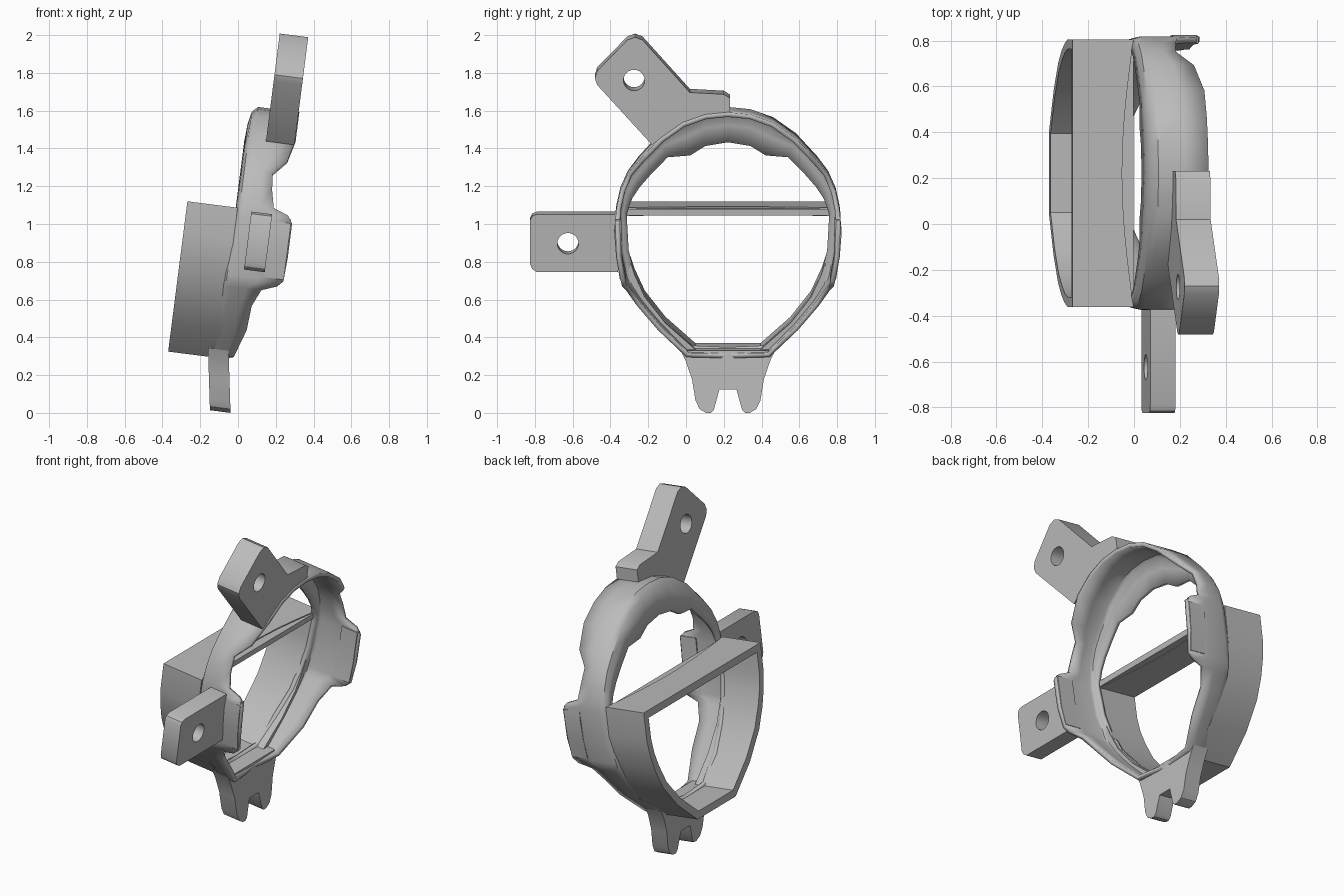
import bpy, bmesh, math
from mathutils import Matrix

cube = bpy.data.objects.get("Cube")
if cube:
    bpy.data.objects.remove(cube, do_unlink=True)

MID = 0.222                                          # symmetry plane of the ring
TILT = Matrix.Rotation(math.radians(7.3), 4, 'Y')    # whole part leans toward +x
SIDE = Matrix(((0, 0, 1, 0), (1, 0, 0, 0), (0, 1, 0, 0), (0, 0, 0, 1)))  # outline in y/z
FLAT = Matrix.Identity(4)                            # outline in x/y

grey = bpy.data.materials.new("plain grey")
grey.use_nodes = True
grey.diffuse_color = (0.5, 0.5, 0.5, 1)
grey.node_tree.nodes["Principled BSDF"].inputs["Base Color"].default_value = (0.5, 0.5, 0.5, 1)


def add_object(name, mesh, angle=30):
    mesh.transform(TILT)
    mesh.materials.clear()
    mesh.materials.append(grey)
    obj = bpy.data.objects.new(name, mesh)
    bpy.context.collection.objects.link(obj)
    bpy.ops.object.select_all(action='DESELECT')
    obj.select_set(True)
    bpy.context.view_layer.objects.active = obj
    bpy.ops.object.shade_smooth_by_angle(angle=math.radians(angle))
    return obj


def circle(cx, cy, r, n=24):
    return [(cx + r * math.cos(2 * math.pi * i / n), cy + r * math.sin(2 * math.pi * i / n))
            for i in range(n)]


def extrude(name, loops, lo, hi, frame=SIDE, lean=0.0):
    """Solid plate from closed outlines (the second one is a hole)."""
    curve = bpy.data.curves.new(name, 'CURVE')
    curve.dimensions = '2D'
    curve.fill_mode = 'BOTH'
    curve.extrude = (hi - lo) / 2
    for pts in loops:
        s = curve.splines.new('POLY')
        s.points.add(len(pts) - 1)
        for p, (a, b) in zip(s.points, pts):
            p.co = (a, b, 0, 1)
        s.use_cyclic_u = True
    temp = bpy.data.objects.new(name + "_outline", curve)
    bpy.context.collection.objects.link(temp)
    mesh = bpy.data.meshes.new_from_object(
        temp.evaluated_get(bpy.context.evaluated_depsgraph_get()))
    bpy.data.objects.remove(temp, do_unlink=True)
    bm = bmesh.new()
    bm.from_mesh(mesh)
    bmesh.ops.remove_doubles(bm, verts=bm.verts, dist=1e-4)
    bmesh.ops.recalc_face_normals(bm, faces=bm.faces)
    bmesh.ops.transform(bm, verts=bm.verts,
                        matrix=frame @ Matrix.Translation((0, 0, (lo + hi) / 2)))
    for v in bm.verts:
        v.co.x += lean * v.co.z
    bm.to_mesh(mesh)
    bm.free()
    mesh.name = name
    return add_object(name, mesh)


def mirrored(half):
    """Complete an open half outline, given as (distance from MID, height)."""
    return [(MID - d, h) for d, h in half] + [(MID + d, h) for d, h in reversed(half)]


# Ring shell: half section rows, top to bottom
# (outer offset, outer height, inner offset, inner height, back x, front x)
rows = [
    (0, 1.62, 0, 1.43, -.15, .12), (.12, 1.608, .12, 1.41, -.15, .12),
    (.24, 1.565, .20, 1.36, -.15, .12), (.36, 1.48, .32, 1.35, -.15, .12),
    (.47, 1.36, .40, 1.27, -.15, .09), (.53, 1.28, .47, 1.19, -.15, .02),
    (.57, 1.19, .51, 1.13, -.15, .03), (.59, 1.10, .53, 1.08, -.15, .05),
    (.594, 1.07, .54, 1.05, -.15, .13), (.597, 1.03, .54, 1.02, -.15, .157),
    (.59, .85, .53, .85, -.16, .157), (.567, .72, .50, .73, -.17, .15),
    (.56, .69, .49, .70, -.17, .12), (.54, .66, .47, .67, -.175, .04),
    (.48, .57, .44, .60, -.18, 0), (.37, .44, .33, .46, -.20, -.01),
    (.22, .29, .19, .33, -.21, -.06), (0, .28, 0, .32, -.21, -.09)]
loop = [(1, r) for r in rows] + [(-1, r) for r in rows[-2:0:-1]]
bm = bmesh.new()
sections = []
for sign, (do, ho, di, hi, back, front) in loop:
    prof = []
    for t, x in ((0, back), (.5, back + .006), (.85, back + .02), (1, back + .05),
                 (1, (back + front) / 2 + .03), (1, front)):
        prof.append(bm.verts.new((x, MID + sign * (di + (do - di) * t), hi + (ho - hi) * t)))
    sections.append(prof)
for a, b in zip(sections, sections[1:] + sections[:1]):
    for k in range(len(a) - 1):
        bm.faces.new((a[k], a[k + 1], b[k + 1], b[k]))
mesh = bpy.data.meshes.new("ring_shell")
bm.to_mesh(mesh)
bm.free()
ring = add_object("ring_shell", mesh, 40)
solid = ring.modifiers.new("thickness", 'SOLIDIFY')
solid.thickness = 0.025
solid.offset = -1

# D-shaped hood behind the ring
outer = [(.583, 1.07), (.583, .90), (.565, .80), (.535, .70), (.48, .58), (.36, .425), (.19, .275)]
inner = [(.542, 1.035), (.54, .90), (.525, .81), (.495, .72), (.44, .60), (.33, .46), (.172, .32)]
extrude("hood_wall", [mirrored(outer), mirrored(inner)], -.408, -.14)

# Hood roof with a hollowed front edge
edge = [(-.14 - .05 * math.cos(math.pi / 2 * t), MID + .583 * t)
        for t in [i / 8 for i in range(-8, 9)]]
extrude("hood_roof", [[(-.408, MID - .583)] + edge + [(-.408, MID + .583)]],
        1.032, 1.077, FLAT)

# Side mounting lug
extrude("side_lug", [[(-.36, .757), (-.79, .757), (-.815, .775), (-.825, .80), (-.825, 1.035),
                      (-.815, 1.055), (-.79, 1.066), (-.36, 1.066)],
                     circle(-.625, .91, .056)], -.065, .046)

# Upper mounting lug with its short arm
extrude("upper_lug", [[(-.18, 1.445), (-.47, 1.765), (-.483, 1.80), (-.47, 1.84), (-.31, 2.005),
                       (-.27, 2.02), (-.23, 2.005), (.02, 1.725), (.20, 1.715), (.232, 1.695),
                       (.232, 1.61), (.10, 1.60), (-.05, 1.54)],
                      circle(-.275, 1.79, .056)], -.036, .116)

# Forked foot
foot = [(.25, .32), (.225, .27), (.19, .17), (.172, .06), (.15, .015), (.115, -.005),
        (.09, -.005), (.075, .01), (.045, .118)]
extrude("forked_foot", [mirrored(foot)], -.15, -.04, lean=-.16)

# Cheek pads on both sides of the ring
for sign, name in ((-1, "right_cheek_pad"), (1, "left_cheek_pad")):
    pad = [(MID + sign * d, h) for d, h in
           ((.595, 1.05), (.602, .98), (.592, .85), (.572, .73), (.54, .73), (.56, .85), (.565, 1.05))]
    extrude(name, [pad], .04, .15)
